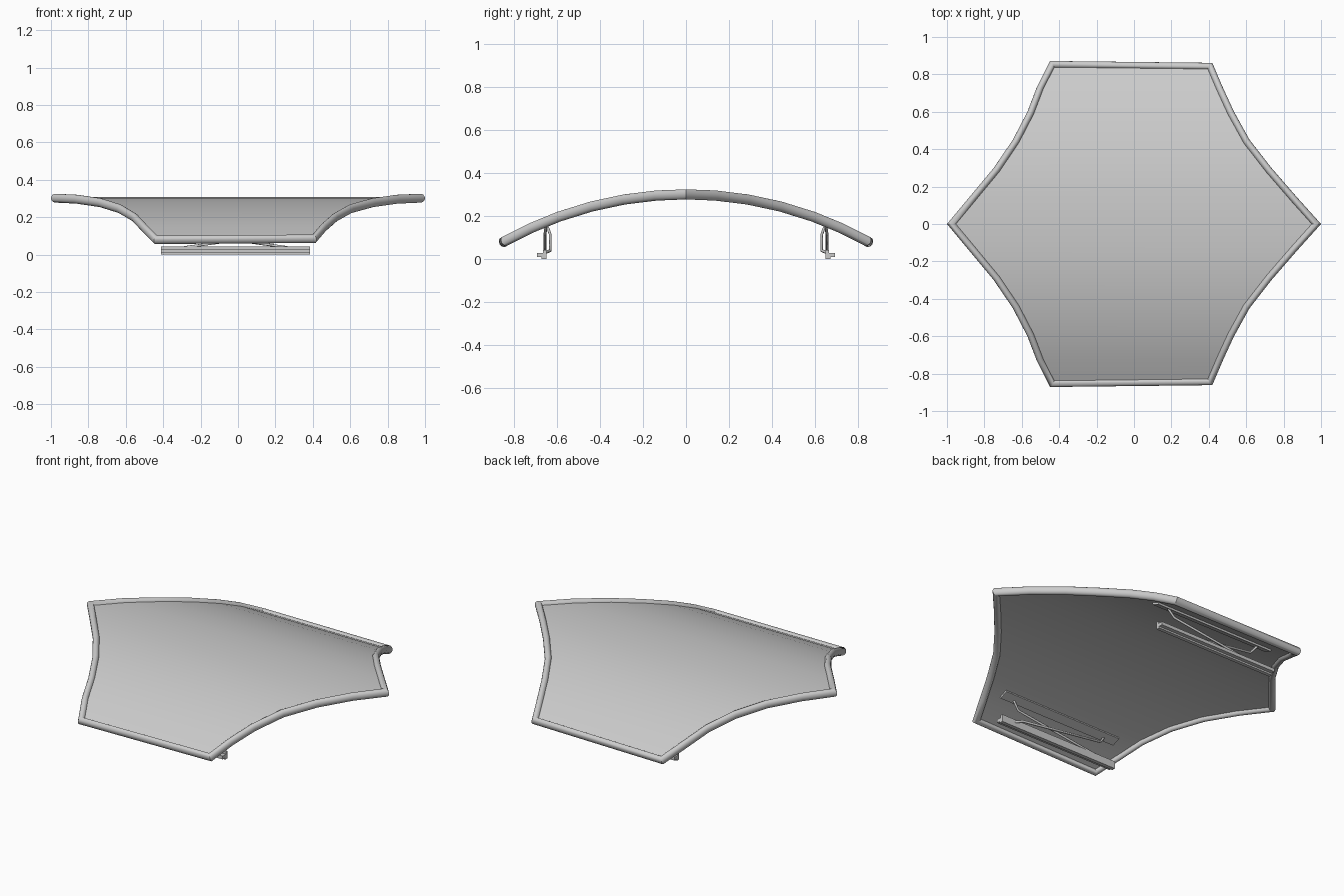
import bpy, math
from mathutils import Vector

if "Cube" in bpy.data.objects:
    bpy.data.objects.remove(bpy.data.objects["Cube"])

R, CREST = 1.74, 0.302      # bend radius and crest height of the canopy
HALF_W, HALF_H = 0.019, 0.024   # rim section half sizes

grey = bpy.data.materials.new("light_grey")
grey.diffuse_color = (0.6, 0.6, 0.6, 1)
grey.use_nodes = True
grey.node_tree.nodes["Principled BSDF"].inputs["Base Color"].default_value = grey.diffuse_color


def bend(x, s, h):
    """Flat position (x, arc length s, height h) to the arched surface."""
    a = s / R
    return (x, (R + h) * math.sin(a), CREST - R + (R + h) * math.cos(a))


def make(name, verts, faces, smooth=True):
    me = bpy.data.meshes.new(name)
    me.from_pydata(verts, [], faces)
    me.materials.append(grey)
    ob = bpy.data.objects.new(name, me)
    bpy.context.collection.objects.link(ob)
    if smooth:
        bpy.ops.object.select_all(action='DESELECT')
        ob.select_set(True)
        bpy.context.view_layer.objects.active = ob
        bpy.ops.object.shade_smooth_by_angle(angle=math.radians(35))
    return ob


# Six sided outline with curved flanks, mirrored front to back
right = [(1, 0), (.865, .15), (.735, .3), (.618, .45), (.535, .6), (.475, .73), (.42, .858)]
left = [(-1, 0), (-.875, .15), (-.75, .3), (-.648, .45), (-.57, .6), (-.52, .73), (-.45, .868)]


def mirrored(side):
    return [(x, -y) for x, y in side[:0:-1]] + side


def flat(p):
    return Vector((p[0], R * math.asin(p[1] / R)))


outline = [flat(p) for p in mirrored(right) + mirrored(left)[::-1]]
N = len(outline)


def mitre(i):
    p = outline[i]
    d0 = (p - outline[i - 1]).normalized()
    d1 = (outline[(i + 1) % N] - p).normalized()
    n0, n1 = Vector((-d0.y, d0.x)), Vector((-d1.y, d1.x))
    return (n0 + n1) / (1 + n0.dot(n1))


# Rim: rounded section swept round the outline with mitred corners
K = 14
verts, faces = [], []
for i in range(N):
    m = mitre(i)
    for k in range(K):
        a = 2 * math.pi * k / K
        q = outline[i] + m * (HALF_W + HALF_W * math.cos(a))
        verts.append(bend(q.x, q.y, HALF_H * math.sin(a)))
for i in range(N):
    j = (i + 1) % N
    for k in range(K):
        l = (k + 1) % K
        faces.append((i * K + k, j * K + k, j * K + l, i * K + l))
make("rim", verts, faces)

# Panel: thin arched sheet spanning between the two flanks
inner = [outline[i] + mitre(i) * HALF_W for i in range(N)]
M = N // 2
verts, faces = [], []
for h in (0.006, -0.006):
    for i in range(M):
        for q in (inner[N - 1 - i], inner[i]):
            verts.append(bend(q.x, q.y, h))
for i in range(M - 1):
    a, b = 2 * i, 2 * M + 2 * i
    faces.append((a, a + 1, a + 3, a + 2))
    faces.append((b, b + 2, b + 3, b + 1))
    faces.append((a, a + 2, b + 2, b))
    faces.append((a + 1, b + 1, b + 3, a + 3))
e = 2 * (M - 1)
faces += [(0, 2 * M, 2 * M + 1, 1), (e, e + 1, 2 * M + e + 1, 2 * M + e)]
make("panel", verts, faces)


def extrude_x(name, prof, x0, x1, sign):
    """Extrude a closed (y, z) profile along x, on the side given by sign."""
    n = len(prof)
    v = [(x, sign * y, z) for x in (x0, x1) for y, z in prof]
    f = [(i, (i + 1) % n, n + (i + 1) % n, n + i) for i in range(n)]
    f += [tuple(range(n))[::-1], tuple(range(n, 2 * n))]
    if sign < 0:
        f = [t[::-1] for t in f]
    return make(name, v, f, False)


def rod(name, pts, radius):
    cu = bpy.data.curves.new(name, 'CURVE')
    cu.dimensions = '3D'
    cu.bevel_depth, cu.bevel_resolution, cu.use_fill_caps = radius, 1, True
    sp = cu.splines.new('POLY')
    sp.points.add(len(pts) - 1)
    for p, co in zip(sp.points, pts):
        p.co = (*co, 1)
    cu.materials.append(grey)
    ob = bpy.data.objects.new(name, cu)
    bpy.context.collection.objects.link(ob)


# Folding feet under the front and back edges
CX = -0.0125
for sign, tag in ((-1, "front"), (1, "back")):
    # stepped foot rail
    extrude_x(tag + "_foot_rail",
              [(.65, 0), (.65, .044), (.665, .044), (.665, .03), (.695, .03), (.695, .01), (.672, .01), (.672, 0)],
              CX - .398, CX + .398, sign)
    # mounting rail against the underside of the panel
    top = [bend(0, s, h)[1:] for s, h in ((.635, -.004), (.635, -.018), (.69, -.018), (.69, -.004))]
    extrude_x(tag + "_mount_rail", top, CX - .398, CX + .398, sign)
    # crossed struts with bent ends
    for side, y in ((-1, .632), (1, .657)):
        rod(tag + ("_strut_left" if side < 0 else "_strut_right"),
            [(CX + side * .32, sign * .65, .165), (CX + side * .28, sign * y, .115),
             (CX - side * .27, sign * y, .04), (CX - side * .31, sign * .657, .03)], .007)
